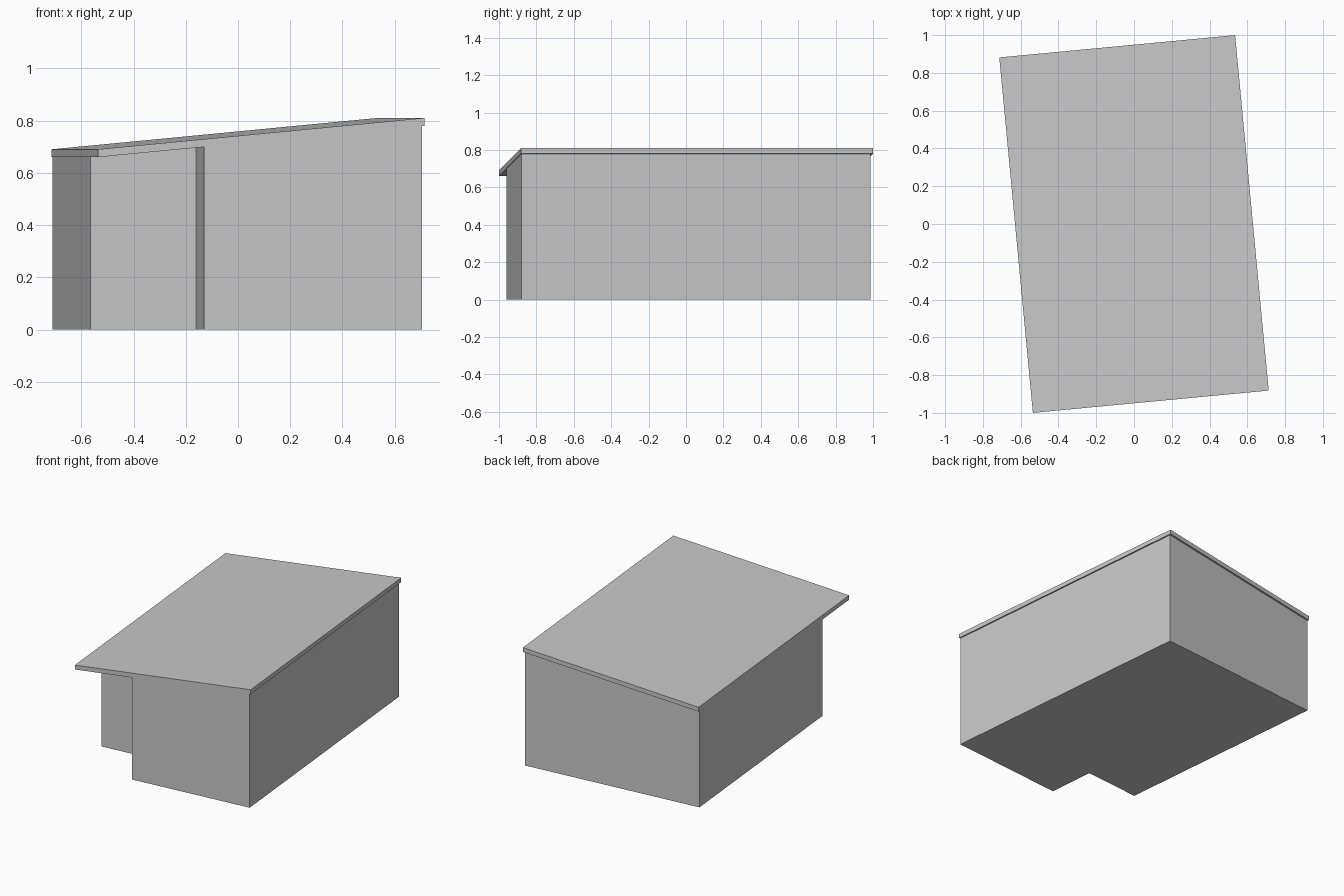
import bpy
import bmesh
import math

if "Cube" in bpy.data.objects:
    bpy.data.objects.remove(bpy.data.objects["Cube"], do_unlink=True)

TURN = math.radians(5.4)
HALF_W, HALF_L = 0.627, 0.945
LOW, HIGH, THICK = 0.66, 0.78, 0.03

grey = bpy.data.materials.new("plain grey")
grey.use_nodes = True
colour = (0.58, 0.58, 0.58, 1)
grey.diffuse_color = colour
grey.node_tree.nodes["Principled BSDF"].inputs["Base Color"].default_value = colour


def underside(x):
    """Height of the sloping roof underside."""
    return LOW + (HIGH - LOW) * (x + HALF_W) / (2 * HALF_W)


def prism(name, outline, bottom, top):
    """Upright solid on a plan outline, with sloping ends given as functions of x."""
    bm = bmesh.new()
    low = [bm.verts.new((x, y, bottom(x))) for x, y in outline]
    high = [bm.verts.new((x, y, top(x))) for x, y in outline]
    bm.faces.new(low[::-1])
    bm.faces.new(high)
    for i in range(len(outline)):
        j = (i + 1) % len(outline)
        bm.faces.new((low[i], low[j], high[j], high[i]))
    bmesh.ops.recalc_face_normals(bm, faces=bm.faces)
    mesh = bpy.data.meshes.new(name)
    bm.to_mesh(mesh)
    bm.free()
    mesh.materials.append(grey)
    obj = bpy.data.objects.new(name, mesh)
    obj.rotation_euler.z = TURN
    bpy.context.collection.objects.link(obj)
    return obj


# Building body with a recessed porch at the front corner
right, back, front = 0.619, 0.933, -HALF_L + 0.002
step_x, porch_y = -0.22, -0.615
left = -HALF_W + 0.001
prism("building_walls",
      [(left, porch_y), (step_x, porch_y), (step_x, front),
       (right, front), (right, back), (left, back)],
      lambda x: 0.0, underside)

# Single-pitch roof slab
prism("sloping_roof",
      [(-HALF_W, -HALF_L), (HALF_W, -HALF_L), (HALF_W, HALF_L), (-HALF_W, HALF_L)],
      underside, lambda x: underside(x) + THICK)
